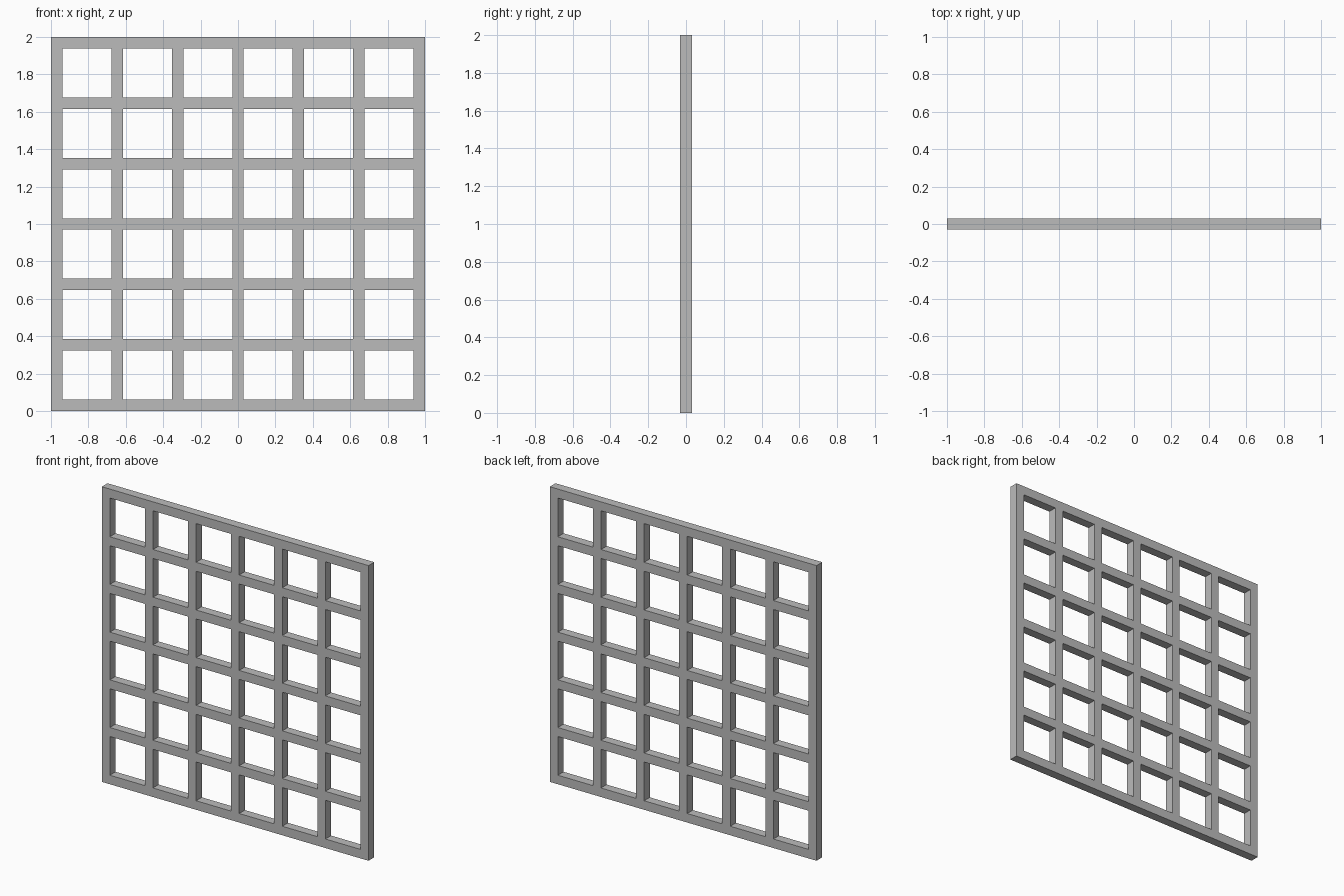
import bpy
import bmesh

cube = bpy.data.objects.get("Cube")
if cube:
    bpy.data.objects.remove(cube, do_unlink=True)

SIZE = 2.0      # outer side
CELLS = 6       # openings per side
BAR = 0.061     # bar width and depth
PITCH = (SIZE - BAR) / CELLS

# Bar edge positions along one axis, alternating bar start and bar end
edges = [i * PITCH + off for i in range(CELLS + 1) for off in (0, BAR)]

# Flat lattice: a face wherever a vertical or horizontal bar runs
bm = bmesh.new()
verts = [[bm.verts.new((x - SIZE / 2, -BAR / 2, z)) for z in edges] for x in edges]
for i in range(len(edges) - 1):
    for j in range(len(edges) - 1):
        if i % 2 == 0 or j % 2 == 0:
            bm.faces.new((verts[i][j], verts[i + 1][j],
                          verts[i + 1][j + 1], verts[i][j + 1]))

# Give the lattice its depth
front = bm.faces[:]
back = bmesh.ops.extrude_face_region(bm, geom=front, use_keep_orig=True)
moved = [g for g in back["geom"] if isinstance(g, bmesh.types.BMVert)]
bmesh.ops.translate(bm, verts=moved, vec=(0, BAR, 0))
bmesh.ops.recalc_face_normals(bm, faces=bm.faces[:])

mesh = bpy.data.meshes.new("lattice_panel")
bm.to_mesh(mesh)
bm.free()

# Plain grey finish
grey = bpy.data.materials.new("light grey")
grey.use_nodes = True
colour = (0.5, 0.5, 0.5, 1)
grey.diffuse_color = colour
grey.node_tree.nodes["Principled BSDF"].inputs["Base Color"].default_value = colour
mesh.materials.append(grey)

panel = bpy.data.objects.new("lattice_panel", mesh)
bpy.context.collection.objects.link(panel)
